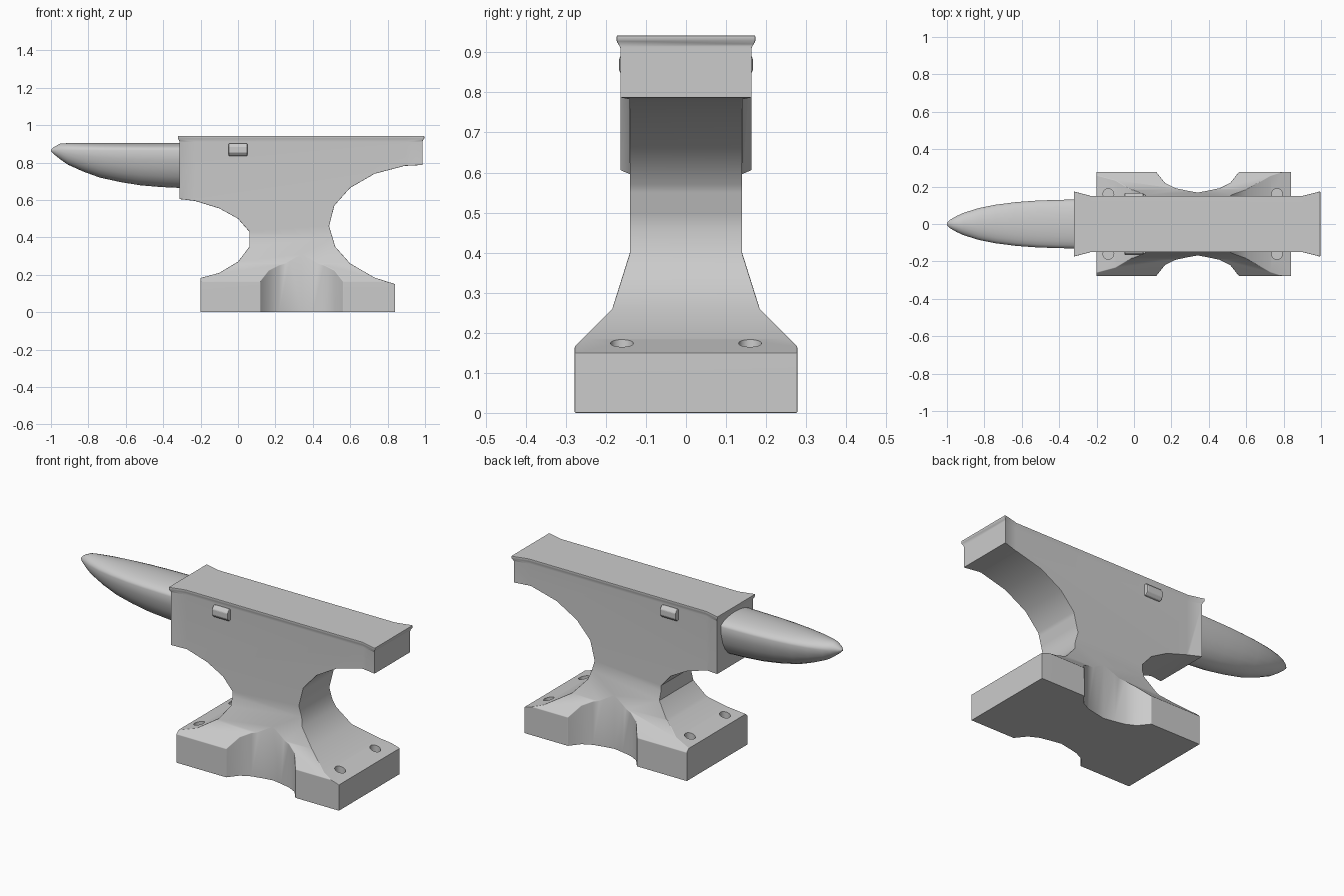
import bpy, bmesh, math

if "Cube" in bpy.data.objects:
    bpy.data.objects.remove(bpy.data.objects["Cube"])


def loft(name, rings, helper=False):
    """Skin a stack of equally long point rings and cap both ends."""
    bm = bmesh.new()
    rows = [[bm.verts.new(p) for p in r] for r in rings]
    n = len(rows[0])
    for a, b in zip(rows, rows[1:]):
        for i in range(n):
            j = (i + 1) % n
            bm.faces.new((a[i], a[j], b[j], b[i]))
    bm.faces.new(rows[0])
    bm.faces.new(rows[-1])
    bmesh.ops.recalc_face_normals(bm, faces=bm.faces)
    me = bpy.data.meshes.new(name)
    bm.to_mesh(me)
    bm.free()
    ob = bpy.data.objects.new(name, me)
    bpy.context.collection.objects.link(ob)
    ob.hide_render = helper
    return ob


def boolean(ob, cutter, op):
    m = ob.modifiers.new(op, 'BOOLEAN')
    m.object, m.operation, m.solver = cutter, op, 'EXACT'


def shade(ob, angle):
    bpy.ops.object.select_all(action='DESELECT')
    ob.select_set(True)
    bpy.context.view_layer.objects.active = ob
    bpy.ops.object.shade_smooth_by_angle(angle=math.radians(angle))


# Body: front silhouette extruded through the depth
front = [(-.2, 0), (.84, 0), (.84, .15), (.73, .185), (.6, .26), (.52, .35),
         (.487, .46), (.515, .57), (.6, .665), (.73, .74), (.89, .782),
         (.987, .787), (.987, .915), (.996, .93), (.996, .942), (-.322, .942),
         (-.322, .93), (-.314, .915), (-.314, .605), (-.23, .595), (-.1, .555),
         (0, .5), (.061, .43), (.061, .35), (0, .27), (-.1, .21), (-.2, .183)]
body = loft("anvil_body", [[(x, y, z) for x, z in front] for y in (-.4, .4)])

# Width envelope: wide foot, narrow waist, flared face ends and lip
cols = (-.45, -.318, -.23, .9, .99, 1.1)
levels = [(-.1, .278, .278), (.165, .278, .278), (.26, .184, .184),
          (.4, .14, .14), (.5, .14, .14), (.55, .14, .165), (.91, .142, .165),
          (.928, .15, .173), (1, .15, .173)]
rings = []
for z, mid, end in levels:
    w = (end, end, mid, mid, end, end)
    side = [(x, -h, z) for x, h in zip(cols, w)]
    rings.append(side + [(x, -y, z) for x, y, _ in reversed(side)])
boolean(body, loft("width_envelope", rings, True), 'INTERSECT')

# Scooped sides of the foot
scoop = [(.08, .32), (.119, .278), (.165, .22), (.22, .192), (.28, .179), (.34, .168),
         (.4, .179), (.46, .192), (.515, .22), (.561, .278), (.6, .32)]
for s in (-1, 1):
    boolean(body, loft("scoop_cutter", [[(x, s * y, z) for x, y in scoop]
                                        for z in (-.1, .36)], True), 'DIFFERENCE')

bev = body.modifiers.new("edge_bevel", 'BEVEL')
bev.width, bev.segments = .007, 2
bev.limit_method, bev.angle_limit = 'ANGLE', math.radians(42)

# Bolt holes in the foot
for x in (-.137, .765):
    for y in (-.16, .16):
        hole = [[(x + .029 * math.cos(i * math.pi / 8), y + .029 * math.sin(i * math.pi / 8), z)
                 for i in range(16)] for z in (.1, .35)]
        boolean(body, loft("bolt_hole_cutter", hole, True), 'DIFFERENCE')

# Freeze the modifiers, then shade
dg = bpy.context.evaluated_depsgraph_get()
mesh = bpy.data.meshes.new_from_object(body.evaluated_get(dg))
body.modifiers.clear()
body.data = mesh
for o in list(bpy.data.objects):
    if o.hide_render:
        bpy.data.objects.remove(o)
shade(body, 32)
wn = body.modifiers.new("weighted_normals", 'WEIGHTED_NORMAL')
wn.keep_sharp = True

# Horn: (x, half width, rise above the side crease, drop below it)
stations = [(-1, .006, .003, .005), (-.985, .022, .018, .02), (-.95, .042, .036, .048),
            (-.91, .06, .039, .076), (-.83, .085, .04, .112), (-.74, .103, .04, .145),
            (-.63, .117, .04, .169), (-.52, .125, .04, .187), (-.41, .129, .04, .196),
            (-.3, .131, .04, .201)]
N = 24
rings = []
for x, w, up, down in stations:
    ring = []
    for i in range(N):
        a = 2 * math.pi * i / N
        s = math.sin(a)
        ring.append((x, w * math.cos(a), .865 + s * (up if s > 0 else down)))
    rings.append(ring)
horn = loft("horn", rings)
shade(horn, 40)

# Small side lugs
lug = [(.13, .836), (.153, .836), (.167, .853), (.167, .886), (.153, .903), (.13, .903)]
for s, side in ((-1, "front"), (1, "back")):
    ob = loft(side + "_lug", [[(x, s * y, z) for y, z in lug] for x in (-.05, .05)])
    b = ob.modifiers.new("edge_bevel", 'BEVEL')
    b.width, b.segments = .004, 2
